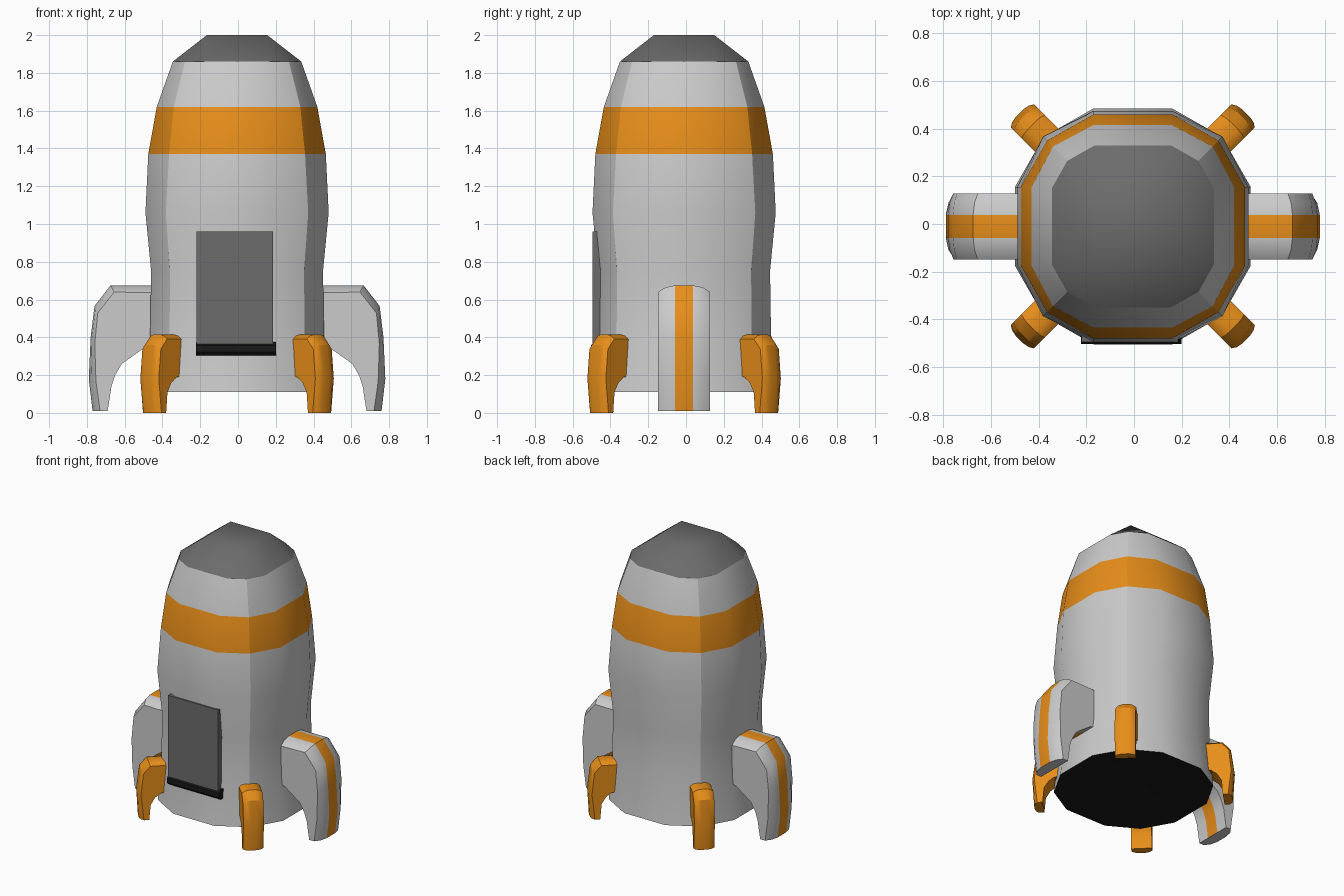
import bpy, bmesh
from math import radians
from mathutils import Matrix, Vector

if "Cube" in bpy.data.objects:
    bpy.data.objects.remove(bpy.data.objects["Cube"])

CX, CY = -0.005, -0.01


def material(name, rgb):
    m = bpy.data.materials.new(name)
    m.diffuse_color = (*rgb, 1)
    m.use_nodes = True
    m.node_tree.nodes["Principled BSDF"].inputs["Base Color"].default_value = m.diffuse_color
    return m


GREY = material("grey", (0.8, 0.8, 0.8))
ORANGE = material("orange", (0.8, 0.27, 0.01))
DARK = material("dark_grey", (0.15, 0.15, 0.15))
BLACK = material("black", (0.01, 0.01, 0.01))


def finish(bm, name, mats, angle=None, fix=True):
    if fix:
        bmesh.ops.recalc_face_normals(bm, faces=bm.faces)
    me = bpy.data.meshes.new(name)
    bm.to_mesh(me)
    bm.free()
    for m in mats:
        me.materials.append(m)
    ob = bpy.data.objects.new(name, me)
    bpy.context.collection.objects.link(ob)
    if angle:
        bpy.ops.object.select_all(action='DESELECT')
        ob.select_set(True)
        bpy.context.view_layer.objects.active = ob
        bpy.ops.object.shade_smooth_by_angle(angle=radians(angle))
    return ob


def turn(x, y, k):
    for _ in range(k % 4):
        x, y = -y, x
    return x, y


# Hull: twelve-sided rings, four softly shaded sides with sharp corners
def hull():
    bm = bmesh.new()
    # z, half width, corner, material of the band above
    profile = [(0.11, 0.495, 0.375, 0), (0.42, 0.46, 0.357, 0),
               (0.75, 0.455, 0.355, 0), (1.06, 0.485, 0.377, 0),
               (1.37, 0.47, 0.36, 1), (1.62, 0.425, 0.335, 0),
               (1.86, 0.34, 0.275, 2)]
    rings = []
    for z, h, c, _ in profile:
        b = min(0.165, 0.47 * h)
        rings.append([bm.verts.new((*turn(x, y, k), z))
                      for k in range(4)
                      for x, y in ((h, -b), (h, b), (c, c))])
    for (lo, hi), p in zip(zip(rings, rings[1:]), profile):
        for i in range(12):
            j = (i + 1) % 12
            f = bm.faces.new((lo[i], lo[j], hi[j], hi[i]))
            f.material_index = p[3]

    # Nose and base caps share a three-by-three layout
    def cap(r, s, z, mat):
        q = [bm.verts.new((*turn(s, s, k), z)) for k in range(4)]
        faces = [bm.faces.new(q)]
        for k in range(4):
            a = 3 * k
            faces.append(bm.faces.new((r[a], r[a + 1], q[k], q[k - 1])))
            faces.append(bm.faces.new((r[a + 1], r[a + 2], r[(a + 3) % 12], q[k])))
        for f in faces:
            f.material_index = mat

    cap(rings[-1], 0.16, 2.0, 2)
    cap(rings[0], 0.2, 0.14, 3)
    for f in bm.faces:
        f.smooth = True
    for r, s in zip(rings, rings[1:]):
        for i in (2, 5, 8, 11):
            bm.edges.get((r[i], s[i])).smooth = False
    for r in (rings[0], rings[-1]):
        for i in range(12):
            bm.edges.get((r[i], r[(i + 1) % 12])).smooth = False
    ob = finish(bm, "hull", [GREY, ORANGE, DARK, BLACK])
    ob.location = (CX, CY, 0)


# Fin: chamfered section lofted between outer and inner outline points
def fin(name, stations, w, inset, angle, mats):
    bm = bmesh.new()
    rings = []
    for ox, oz, ix, iz in stations:
        o, i = Vector((ox, 0, oz)), Vector((ix, 0, iz))
        d = (i - o).normalized()
        sec = [(o, -.35), (o, .35), (o + d * inset * .3, .72), (o + d * inset, 1),
               (i, 1), (i, .35), (i, -.35), (i, -1),
               (o + d * inset, -1), (o + d * inset * .3, -.72)]
        rings.append([bm.verts.new((p.x, s * w, p.z)) for p, s in sec])
    for a, b in zip(rings, rings[1:]):
        for i in range(10):
            j = (i + 1) % 10
            f = bm.faces.new((a[i], a[j], b[j], b[i]))
            f.material_index = 1 if i in (0, 5) else 0
    bm.faces.new(rings[0])
    bm.faces.new(rings[-1])
    bm.transform(Matrix.Translation((CX, CY, 0)) @ Matrix.Rotation(radians(angle), 4, 'Z'))
    finish(bm, name, mats, 32)


# Box or bar with bevelled long edges
def block(name, lo, hi, mat, bevel=0):
    bm = bmesh.new()
    bmesh.ops.create_cube(bm, size=1)
    lo, hi = Vector(lo), Vector(hi)
    for v in bm.verts:
        v.co = Vector((v.co[k] + .5) * (hi[k] - lo[k]) + lo[k] for k in range(3))
    if bevel:
        edges = [e for e in bm.edges
                 if abs(e.verts[0].co.x - e.verts[1].co.x) > 0.1]
        bmesh.ops.bevel(bm, geom=edges, offset=bevel, segments=1, affect='EDGES')
    finish(bm, name, [mat])


hull()

# Two large side fins with an orange stripe
big = [(0.40, 0.675, 0.40, 0.37), (0.67, 0.675, 0.49, 0.345),
       (0.755, 0.565, 0.61, 0.26), (0.775, 0.40, 0.645, 0.20),
       (0.785, 0.18, 0.665, 0.14), (0.765, 0.01, 0.685, 0.01)]
for side, a in (("right", 0), ("left", 180)):
    fin("side_fin_" + side, big, 0.138, 0.04, a, [GREY, ORANGE])

# Four small diagonal legs
small = [(0.44, 0.415, 0.44, 0.19), (0.60, 0.415, 0.52, 0.19),
         (0.65, 0.36, 0.56, 0.16), (0.672, 0.20, 0.59, 0.11),
         (0.66, 0.0, 0.60, 0.0)]
for n in range(4):
    fin("leg_%d" % (n + 1), small, 0.069, 0.025, 45 + 90 * n, [ORANGE, ORANGE])

# Front hatch and its step
block("hatch", (-0.22, -0.495, 0.36), (0.185, -0.42, 0.96), DARK)
block("hatch_step", (-0.223, -0.503, 0.305), (0.2, -0.43, 0.375), BLACK, 0.018)
